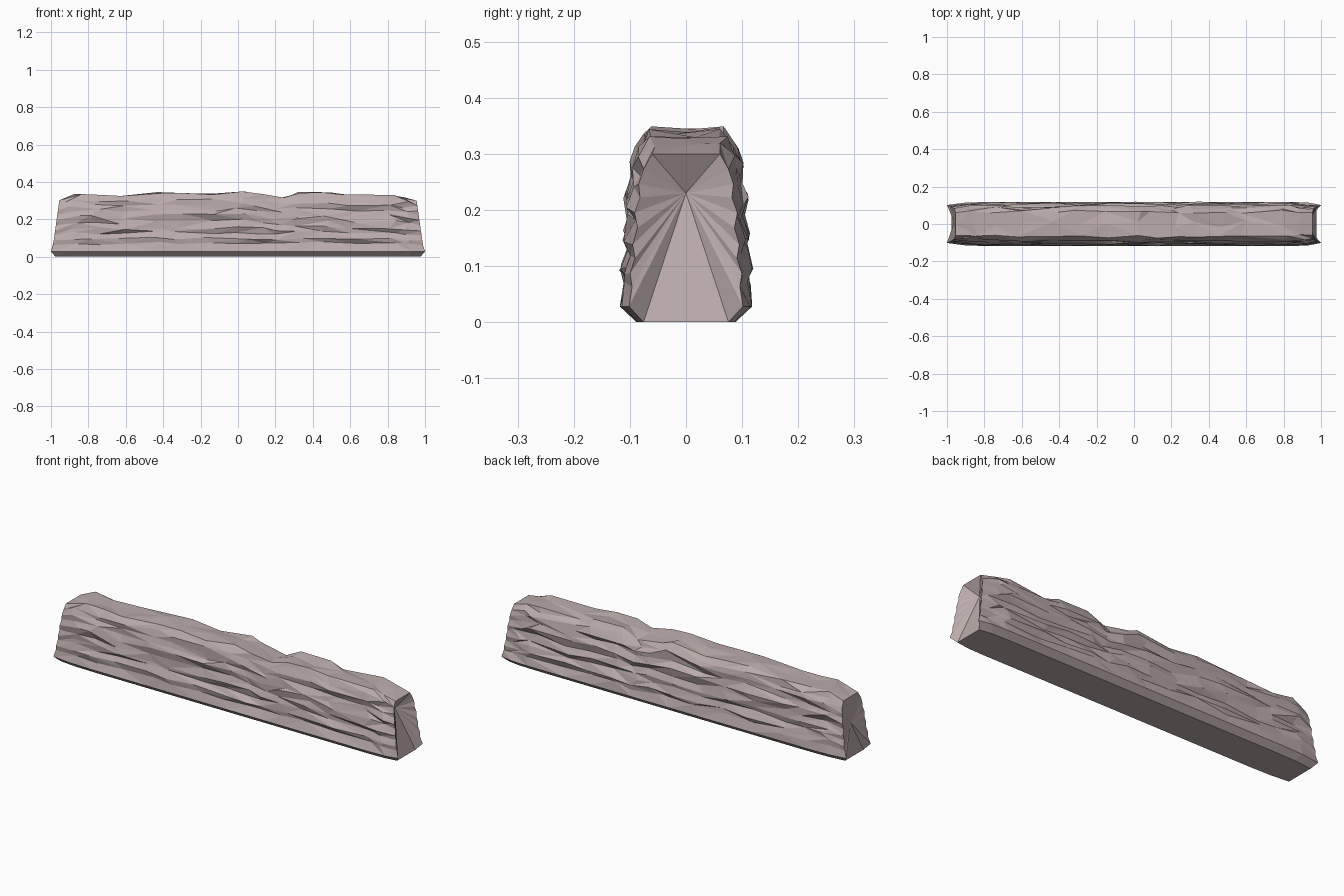
import bpy, bmesh, random
from mathutils import Vector

if "Cube" in bpy.data.objects:
    bpy.data.objects.remove(bpy.data.objects["Cube"])

random.seed(11)

# Crest height along the length (x, z)
CREST = [(-0.955, .302), (-0.86, .335), (-0.74, .331), (-0.60, .325), (-0.43, .346),
         (-0.30, .340), (-0.14, .338), (0.02, .349), (0.12, .336), (0.22, .316),
         (0.32, .347), (0.46, .344), (0.60, .332), (0.80, .337), (0.89, .325), (0.955, .300)]
# Half cross-section from the foot to the crest edge: half width, height share
SIDE = [(.088, 0.0), (.118, .09), (.108, .21), (.112, .29), (.102, .38), (.107, .46),
        (.097, .56), (.103, .65), (.092, .74), (.095, .82), (.085, .91), (.068, 1.0)]


def ring(bm, index):
    """One closed slice of the stone, with slanted and narrowed ends."""
    x, top = CREST[index]
    end = index in (0, len(CREST) - 1)
    near_end = index in (1, len(CREST) - 2)
    points = []
    for sign in (-1, 1):
        half = []
        for row, (width, share) in enumerate(SIDE):
            z = top * share
            if row == 0:
                px = x * 1.022
            elif row == 1:
                z = 0.028
                px = x * 1.047
            else:
                px = x * (1 + 0.045 * (1 - share))
            if end:
                width *= 0.86 if row < 2 else 0.89
            elif near_end:
                width *= 0.97
            if 1 < row and not end:
                # long chipped grooves, staggered from row to row
                width += random.uniform(-.011, .009)
                px += random.uniform(-.035, .035)
                if row < len(SIDE) - 1:
                    z += random.uniform(-.008, .008)
                else:
                    z -= random.choice((0, 0, .006, .012))
            half.append(Vector((px, sign * width, z)))
        points.append(half)
    middle = Vector((x, random.uniform(-.02, .02), top - (0 if end else random.uniform(0, .010))))
    loop = points[0] + [middle] + points[1][::-1]
    return [bm.verts.new(p) for p in loop]


bm = bmesh.new()
rings = [ring(bm, i) for i in range(len(CREST))]
count = len(rings[0])

# Long faceted skin, with diagonals running either way
for a, b in zip(rings, rings[1:]):
    for j in range(count):
        k = (j + 1) % count
        if random.random() < .5:
            bm.faces.new((a[j], a[k], b[k]))
            bm.faces.new((a[j], b[k], b[j]))
        else:
            bm.faces.new((a[j], a[k], b[j]))
            bm.faces.new((a[k], b[k], b[j]))

# Broken ends, fanned to a hollow
for loop, hollow in ((rings[0], (-.962, .01, .17)), (rings[-1], (.91, 0, .23))):
    hub = bm.verts.new(hollow)
    for j in range(count):
        bm.faces.new((loop[j], loop[(j + 1) % count], hub))

bmesh.ops.recalc_face_normals(bm, faces=bm.faces)

mesh = bpy.data.meshes.new("stone_beam")
bm.to_mesh(mesh)
bm.free()
stone = bpy.data.objects.new("stone_beam", mesh)
bpy.context.collection.objects.link(stone)

# Dusty pink-grey stone
mat = bpy.data.materials.new("dusty_stone")
mat.diffuse_color = (.50, .41, .41, 1)
mat.use_nodes = True
mat.node_tree.nodes["Principled BSDF"].inputs["Base Color"].default_value = mat.diffuse_color
mesh.materials.append(mat)
